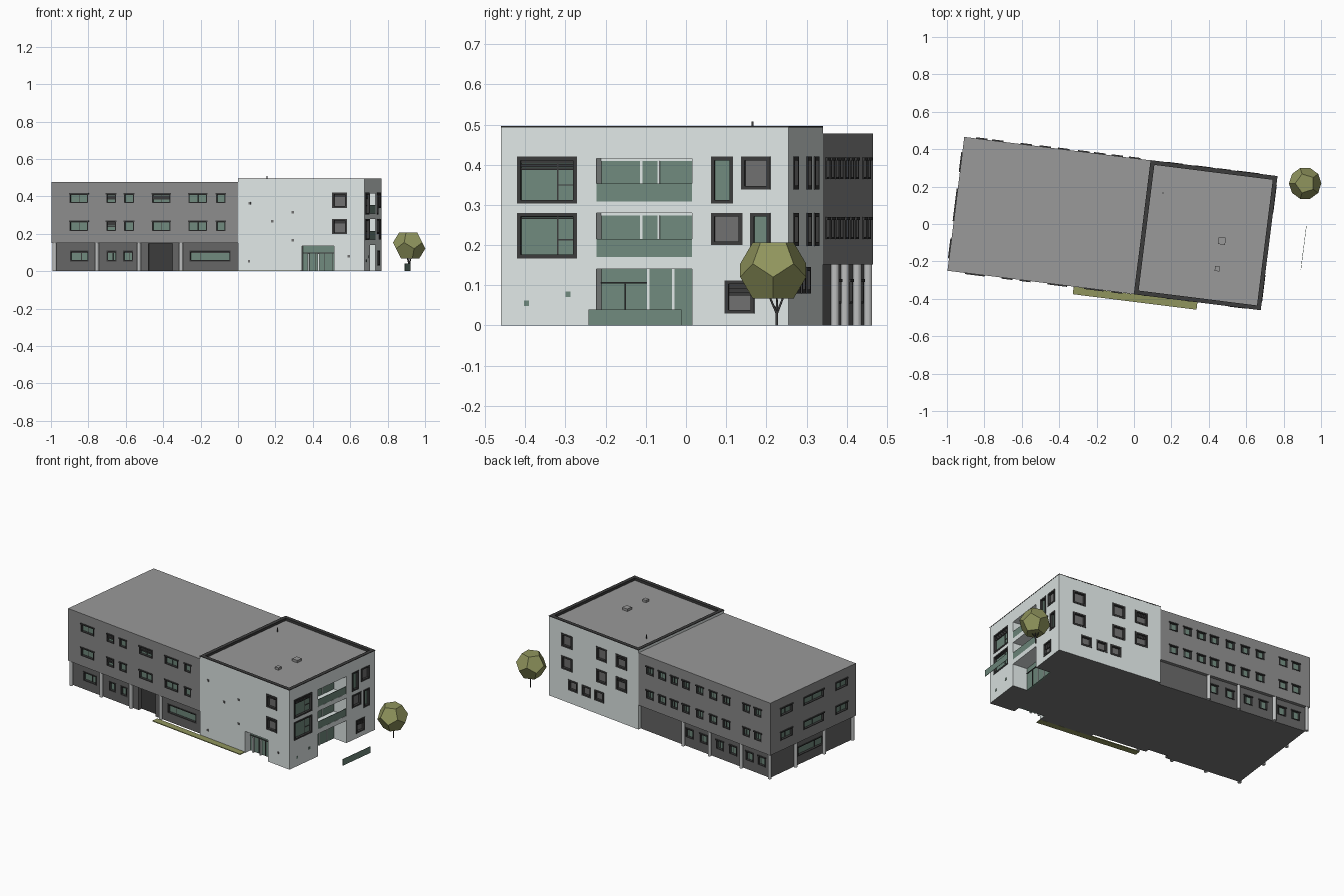
import bpy, bmesh, math
from mathutils import Matrix, Vector

if "Cube" in bpy.data.objects:
    bpy.data.objects.remove(bpy.data.objects["Cube"])

# Site frame: origin at the front junction of wing and block, turned slightly
SITE = Matrix.Translation((0, -0.375, 0)) @ Matrix.Rotation(math.radians(-7.15), 4, 'Z')
WEST, EAST, DEPTH, OVERHANG = -1.005, 0.682, 0.721, .152


def material(name, *rgb):
    m = bpy.data.materials.new(name)
    m.use_nodes = True
    m.diffuse_color = (*rgb, 1)
    m.node_tree.nodes["Principled BSDF"].inputs["Base Color"].default_value = (*rgb, 1)
    return m


WHITE = material("white render", .77, .83, .82)
GREY = material("wing grey", .26, .26, .26)
DARK = material("lower storey grey", .13, .13, .13)
ROOF = material("roof grey", .32, .32, .32)
FRAME = material("frame charcoal", .045, .045, .045)
GLASS = material("green glass", .16, .25, .205)
PANEL = material("panel grey", .16, .16, .16)
COLUMN = material("column grey", .52, .53, .53)
LEAF = material("olive foliage", .28, .30, .11)
BASE = material("underside grey", .19, .19, .19)

parts, cuts = {}, {"upper": [], "lower": [], "block": []}


def finish(name, bm, mats, matrix=SITE):
    mesh = bpy.data.meshes.new(name)
    bm.to_mesh(mesh)
    bm.free()
    for m in mats:
        mesh.materials.append(m)
    ob = bpy.data.objects.new(name, mesh)
    bpy.context.collection.objects.link(ob)
    ob.matrix_world = matrix
    return ob


def boxes_mesh(boxes):
    bm = bmesh.new()
    for lo, hi in boxes:
        lo, hi = Vector(lo), Vector(hi)
        mat = Matrix.Translation((lo + hi) / 2) @ Matrix.Diagonal((*(hi - lo), 1))
        bmesh.ops.create_cube(bm, size=1, matrix=mat)
    return bm


def box(name, mat, lo, hi):
    parts.setdefault(name, (mat, []))[1].append((lo, hi))


def on_wall(side, s0, s1, z0, z1, d0, d1):
    """Box on a wall: s along it, d outward from it."""
    if side == "front":
        return (s0, -d1, z0), (s1, -d0, z1)
    if side == "back":
        return (s0, DEPTH + d0, z0), (s1, DEPTH + d1, z1)
    if side == "right":
        return (EAST + d0, s0, z0), (EAST + d1, s1, z1)
    return (WEST - d1, s0, z0), (WEST - d0, s1, z1)


def window(body, side, s0, s1, z0, z1, rim=.006, pane="glass", split=None, blind=0, hood=False):
    off = -.02 if body == "lower" else 0

    def put(name, mat, a, b, c, d, e, f):
        box(name, mat, *on_wall(side, a, b, c, d, e + off, f + off))
    cuts[body].append(on_wall(side, s0, s1, z0, z1, off - .02, off + .015))
    filler = ("window_glass", GLASS) if pane == "glass" else ("window_panels", PANEL)
    put(*filler, s0, s1, z0, z1, -.021, -.012)
    for a, b, c, d in ((s0, s0 + rim, z0, z1), (s1 - rim, s1, z0, z1),
                       (s0 + rim, s1 - rim, z0, z0 + rim), (s0 + rim, s1 - rim, z1 - rim, z1)):
        put("window_frames", FRAME, a, b, c, d, -.02, .003)
    if split:
        m = s0 + (s1 - s0) * split
        put("window_mullions", FRAME, m - .0015, m + .0015, z0 + rim, z1 - rim, -.013, -.009)
    if blind:
        for i in range(3):
            h = blind / 3
            top = z1 - rim - i * h
            put("window_blinds", FRAME, s0 + rim, s1 - rim, top - h * .85, top, -.013, -.006)
    if hood:
        put("window_hoods", FRAME, s0 - .003, s1 + .003, z1 - .007, z1, 0, .006)


# Wing: front windows
FLOORS = ((.365, .418), (.215, .27))
for c, w in ((-.857, .1), (-.683, .053), (-.587, .053), (-.413, .1), (-.217, .1), (-.092, .05)):
    for k, (z0, z1) in enumerate(FLOORS):
        shut = c == -.683 or (k == 0 and c == -.413)
        window("upper", "front", c - w / 2, c + w / 2, z0, z1, .005,
               split=.5 if w > .06 else None, blind=.03 if shut else .006, hood=True)
for c, w in ((-.857, .1), (-.683, .053), (-.595, .053), (-.153, .22)):
    window("lower", "front", c - w / 2, c + w / 2, .053, .11, split=.25 if w > .2 else .6, blind=.006)
cuts["lower"].append(on_wall("front", -.485, -.355, -.01, .148, -.05, 0))
box("wing_door", FRAME, *on_wall("front", -.485, -.355, 0, .148, -.055, -.045))

# Wing: back windows
for t in (.087, .18, .273, .36, .467, .567, .667, .82, .907):
    for z0, z1 in FLOORS:
        window("upper", "back", t * WEST - .028, t * WEST + .028, z0, z1, .005, split=.65, hood=True)
for t in (.37, .477, .6, .7, .825, .917):
    window("lower", "back", t * WEST - .028, t * WEST + .028, .055, .115, .005, split=.65, hood=True)

# Wing: end windows
for c, w in ((.12, .1), (.355, .17), (.585, .1)):
    for z0, z1 in FLOORS:
        window("upper", "left", c - w / 2, c + w / 2, z0, z1, .005, split=.5, blind=.006, hood=True)
window("lower", "left", .25, .47, .053, .112, split=.3, blind=.006)

# Round columns under the overhang
spots = [(s, .011) for s in (-.99, -.762, -.535, -.308)]
spots += [(t * WEST, DEPTH - .011) for t in (.33, .53, .77, .985)]
spots += [(WEST + .011, s) for s in (.255, .495)]
columns = bmesh.new()
for u, v in spots:
    bmesh.ops.create_cone(columns, cap_ends=True, segments=12, radius1=.0105, radius2=.0105,
                          depth=OVERHANG, matrix=Matrix.Translation((u, v, OVERHANG / 2)))
finish("columns", columns, [COLUMN])

# Block: front windows and entrance
for z0, z1 in ((.338, .42), (.198, .28)):
    window("block", "front", .508, .588, z0, z1, .01, "panel", blind=.015)
cuts["block"].append(on_wall("front", .345, .517, -.01, .134, -.05, .01))
box("entrance_glass", GLASS, *on_wall("front", .345, .517, 0, .134, -.055, -.045))
box("entrance_frames", FRAME, *on_wall("front", .345, .517, .095, .099, -.046, -.04))
for s in (.41, .46, .505):
    box("entrance_frames", FRAME, *on_wall("front", s - .0015, s + .0015, 0, .095, -.046, -.042))
for s in (.375, .43):
    box("entrance_posts", WHITE, *on_wall("front", s - .005, s + .005, 0, .095, -.04, -.03))

# Block: right side windows
for z0, z1 in ((.303, .42), (.167, .28)):
    window("block", "right", .04, .19, z0, z1, .009, split=.67, blind=.026 if z0 > .2 else .006)
    box("window_mullions", FRAME, *on_wall("right", .14, .181, z0 + .045, z0 + .048, -.013, -.009))
window("block", "right", .526, .582, .303, .42, .009)
window("block", "right", .602, .675, .338, .42, .009, "panel")
window("block", "right", .526, .605, .2, .28, .009, "panel")
window("block", "right", .625, .675, .17, .28, .009)
window("block", "right", .561, .635, .03, .112, .009, "panel", blind=.03)

# Block: balconies and ground floor porch, cut deep into the wall
for z0, z1 in ((.308, .415), (.17, .28), (0, .14)):
    cuts["block"].append(on_wall("right", .239, .479, z0 if z0 else -.01, z1, -.1, .01))
    box("balcony_glass", GLASS, *on_wall("right", .239, .479, z0, z1, -.105, -.095))
    for s in (.34, .383) if z0 else (.357, .42):
        box("balcony_posts", WHITE, *on_wall("right", s - .003, s + .003, z0, z1, -.096, -.092))
    if z0:
        box("balcony_heads", WHITE, *on_wall("right", .239, .479, z1 - .006, z1, -.096, -.092))
        box("balcony_railings", GLASS, *on_wall("right", .239, .479, z0, z0 + .045, -.004, -.001))
box("porch_frames", FRAME, *on_wall("right", .239, .354, .104, .108, -.096, -.091))
box("porch_frames", FRAME, *on_wall("right", .298, .301, 0, .104, -.096, -.091))
box("garden_screen", GLASS, *on_wall("right", .242, .476, 0, .04, .186, .188))

# Block: back windows
for c in (.546, .28, .13):
    for z0, z1 in ((.338, .42), (.198, .28)):
        window("block", "back", c - .042, c + .042, z0, z1, .01, "panel", blind=.02 if c < .2 else 0)
for c in (.5, .396, .3):
    window("block", "back", c - .036, c + .036, .08, .146, .01, "panel")

# Small wall lamps
for s, z in ((.063, .363), (.295, .315), (.185, .267), (.295, .165), (.06, .053), (.597, .08)):
    box("wall_lamps", PANEL, *on_wall("front", s - .006, s + .006, z - .006, z + .006, -.002, .003))
for s, z in ((.064, .055), (.168, .078)):
    box("wall_lamps_side", GLASS, *on_wall("right", s - .006, s + .006, z - .007, z + .007, -.002, .003))

# Thin parapet coping, roof fittings and lawn strip
P, T = .022, .001
for lo, hi in (((-T, -T), (EAST + T, P)), ((-T, DEPTH - P), (EAST + T, DEPTH + T)),
               ((-T, P), (P, DEPTH - P)), ((EAST - P, P), (EAST + T, DEPTH - P))):
    box("parapet_coping", FRAME, (*lo, .493), (*hi, .497))
cuts["block"].append(((P, P, .482), (EAST - P, DEPTH - P, .6)))
for u, v, r in ((.431, .341, .019), (.425, .19, .013)):
    box("roof_hatches", ROOF, (u - r, v - r, .48), (u + r, v + r, .497))
box("roof_pipe", FRAME, (.085, .554, .48), (.089, .558, .508))
box("lawn", LEAF, (-.325, -.041, 0), (.342, -.0005, .005))

for name, (mat, boxes) in parts.items():
    finish(name, boxes_mesh(boxes), [mat])

# Main bodies with their openings cut out
bodies = {"upper": ("wing_upper_storeys", GREY, (WEST, 0, OVERHANG), (0, DEPTH, .478)),
          "lower": ("wing_lower_storey", DARK, (WEST + .02, .02, 0), (0, DEPTH - .02, OVERHANG)),
          "block": ("corner_block", WHITE, (0, 0, 0), (EAST, DEPTH, .494))}
for key, (name, mat, lo, hi) in bodies.items():
    ob = finish(name, boxes_mesh([(lo, hi)]), [mat, ROOF, BASE, FRAME])
    cutter = finish(name + "_cutter", boxes_mesh(cuts[key]), [mat])
    cutter.hide_render = True
    mod = ob.modifiers.new("openings", 'BOOLEAN')
    mod.operation, mod.solver, mod.object = 'DIFFERENCE', 'EXACT', cutter
    bpy.context.view_layer.update()
    cut = bpy.data.meshes.new_from_object(ob.evaluated_get(bpy.context.evaluated_depsgraph_get()))
    ob.modifiers.clear()
    ob.data = cut
    bpy.data.objects.remove(cutter)
    # Roof on top, dark inner parapet, grey underside, wall colour elsewhere
    for f in cut.polygons:
        if f.center.z > .45:
            f.material_index = 1 if f.normal.z > .5 else 3
        else:
            f.material_index = 2 if f.normal.z < -.5 and f.center.z < .01 else 0

# Tree crown: the hull of an icosahedron's face centres
ico = bmesh.new()
bmesh.ops.create_icosphere(ico, subdivisions=1, radius=1)
crown = bmesh.new()
for f in ico.faces:
    crown.verts.new(f.calc_center_median().normalized() * .088)
ico.free()
bmesh.ops.convex_hull(crown, input=crown.verts[:])
bmesh.ops.dissolve_limit(crown, angle_limit=.05, verts=crown.verts[:], edges=crown.edges[:])
finish("tree_crown", crown, [LEAF], Matrix.Translation((.915, .217, .137)))

# Tree trunk with forked branches
curve = bpy.data.curves.new("tree_trunk", 'CURVE')
curve.dimensions, curve.bevel_depth, curve.bevel_resolution = '3D', .004, 1
for tip in ((0, 0, .1), (.012, -.022, .08), (-.012, .02, .08)):
    line = curve.splines.new('POLY')
    line.points.add(2)
    for p, co in zip(line.points, ((0, 0, 0), (0, 0, .03), tip)):
        p.co = (*co, 1)
        p.radius = 1 - co[2] * 5
curve.use_fill_caps = True
curve.materials.append(FRAME)
trunk = bpy.data.objects.new("tree_trunk", curve)
trunk.location = (.915, .226, 0)
bpy.context.collection.objects.link(trunk)
